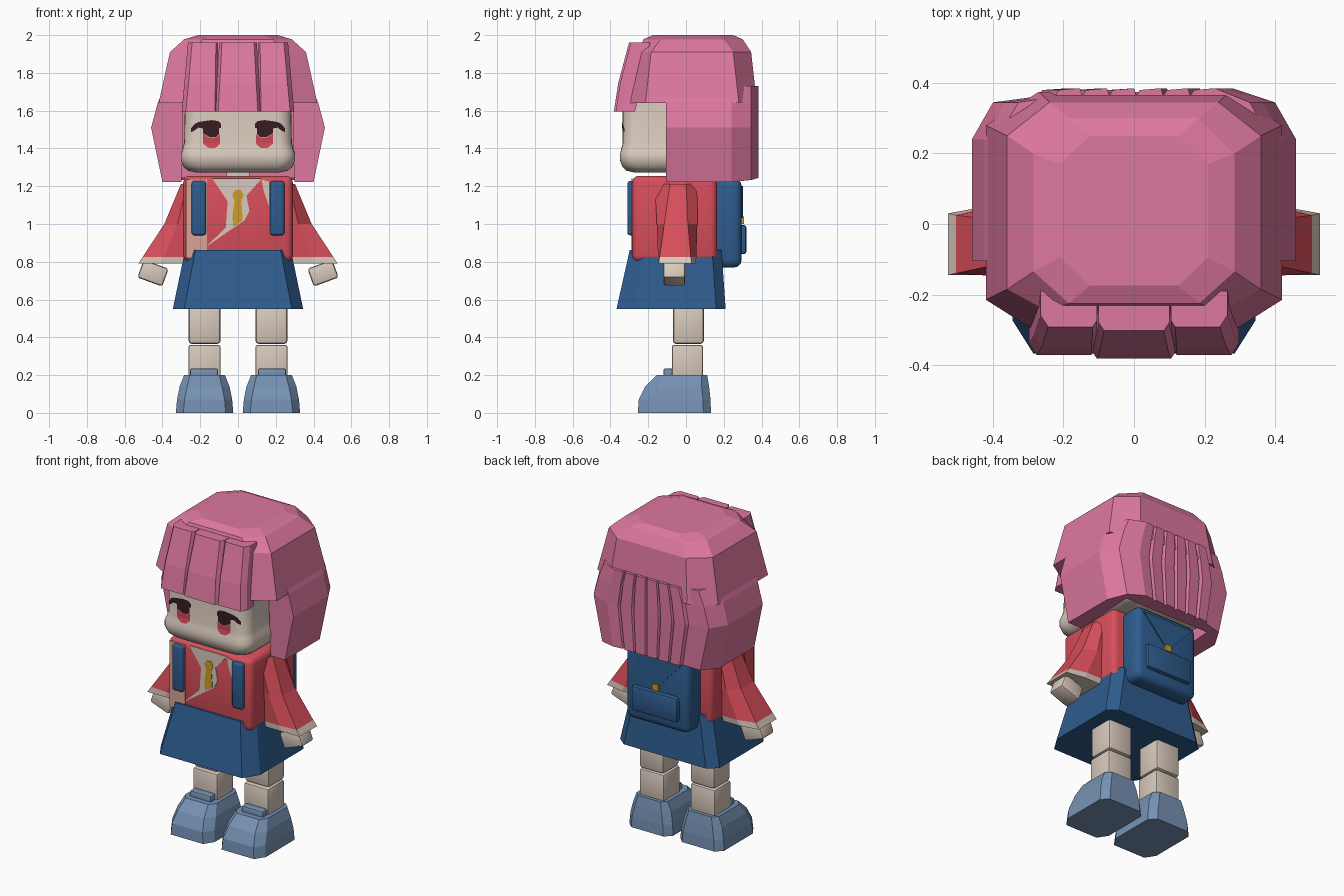
import bpy, bmesh, math
from mathutils import Matrix, Vector

if "Cube" in bpy.data.objects:
    bpy.data.objects.remove(bpy.data.objects["Cube"])


def mat(name, r, g, b):
    m = bpy.data.materials.new(name)
    m.diffuse_color = [((c / 255 + 0.055) / 1.055) ** 2.4 for c in (r, g, b)] + [1]
    m.use_nodes = True
    m.node_tree.nodes["Principled BSDF"].inputs["Base Color"].default_value = m.diffuse_color
    return m


PINK = mat("hair_pink", 222, 120, 160)
SKIN = mat("skin_beige", 216, 201, 188)
RED = mat("jacket_red", 216, 78, 90)
BLUE = mat("skirt_blue", 46, 92, 142)
SHOE = mat("shoe_grey_blue", 118, 146, 180)
DARK = mat("lash_dark", 55, 28, 32)
IRIS = mat("iris_red", 205, 70, 82)
GOLD = mat("tie_gold", 208, 158, 32)
PEACH = mat("lapel_peach", 218, 164, 150)


def finish(bm, name, mats, smooth=False):
    bmesh.ops.recalc_face_normals(bm, faces=bm.faces)
    me = bpy.data.meshes.new(name)
    bm.to_mesh(me)
    bm.free()
    ob = bpy.data.objects.new(name, me)
    bpy.context.collection.objects.link(ob)
    for m in mats:
        me.materials.append(m)
    if smooth:
        bpy.ops.object.select_all(action='DESELECT')
        ob.select_set(True)
        bpy.context.view_layer.objects.active = ob
        bpy.ops.object.shade_smooth_by_angle(angle=math.radians(40))
    return ob


def loft(name, rings, mats, smooth=False, rule=None):
    """Closed skin through rings that share a point count."""
    bm = bmesh.new()
    vs = [[bm.verts.new(p) for p in r] for r in rings]
    n = len(vs[0])
    for a, b in zip(vs, vs[1:]):
        for i in range(n):
            bm.faces.new((a[i], a[(i + 1) % n], b[(i + 1) % n], b[i]))
    bm.faces.new(vs[0][::-1])
    bm.faces.new(vs[-1])
    if rule:
        for f in bm.faces:
            f.material_index = rule(f.calc_center_median())
    return finish(bm, name, mats, smooth)


def box(name, x, y, z, m, bevel=0.0, seg=3, tilt=0.0):
    """Bevelled box from (min, max) spans, tilted about y."""
    bm = bmesh.new()
    bmesh.ops.create_cube(bm, size=1)
    bmesh.ops.scale(bm, vec=[s[1] - s[0] for s in (x, y, z)], verts=bm.verts)
    if bevel:
        bmesh.ops.bevel(bm, geom=bm.edges[:], offset=bevel, segments=seg, profile=0.5, affect='EDGES')
    bmesh.ops.rotate(bm, matrix=Matrix.Rotation(tilt, 3, 'Y'), verts=bm.verts)
    bmesh.ops.translate(bm, vec=[sum(s) / 2 for s in (x, y, z)], verts=bm.verts)
    return finish(bm, name, [m], bevel > 0)


def span(s, a, b):
    return sorted((s * a, s * b))


def octagon(hx, y0, y1, cx, cf, cb, z, x=0.0):
    """Chamfered rectangle; cf and cb are the front and back chamfer depths."""
    return [(x + px, py, z) for px, py in (
        (-hx + cx, y0), (hx - cx, y0), (hx, y0 + cf), (hx, y1 - cb),
        (hx - cx, y1), (-hx + cx, y1), (-hx, y1 - cb), (-hx, y0 + cf))]


def round_rect(hx, y0, y1, r, z, n=6):
    pts = []
    for k, (cx, cy) in enumerate(((hx - r, y1 - r), (-hx + r, y1 - r), (-hx + r, y0 + r), (hx - r, y0 + r))):
        for i in range(n + 1):
            a = math.pi / 2 * (k + i / n)
            pts.append((cx + r * math.cos(a), cy + r * math.sin(a), z))
    return pts


def plate(name, pts, y, m, depth=0.004):
    """Thin flat polygon in the xz plane, centred on depth y."""
    return loft(name, [[(px, y - depth / 2, pz) for px, pz in pts],
                       [(px, y + depth / 2, pz) for px, pz in pts]], [m])


# Head with a fuller jaw
R = 0.08
loft("head", [round_rect(hx, y0, 0.29, R, z) for hx, y0, z in (
    (0.22, -0.27, 1.272), (0.265, -0.315, 1.282), (0.29, -0.338, 1.305), (0.303, -0.35, 1.34),
    (0.303, -0.35, 1.37), (0.293, -0.342, 1.40), (0.285, -0.335, 1.43), (0.28, -0.335, 1.68))], [SKIN], True)
box("neck", (-0.06, 0.06), (-0.1, 0.06), (1.22, 1.30), SKIN)


# Eyes wrapped onto the rounded face
def face_y(x, z):
    hx, y0 = 0.285, -0.335
    if z < 1.43:
        hx, y0 = hx + 0.008 * (1.43 - z) / 0.03, y0 - 0.007 * (1.43 - z) / 0.03
    d = max(0, abs(x) - (hx - R))
    return y0 + R - math.sqrt(max(0, R * R - d * d)) - 0.004


def eye_strip(name, cols, s, m):
    bm = bmesh.new()
    rows = []
    for x, z0, z1 in cols:
        rows.append([bm.verts.new((s * x, face_y(x, z), z)) for z in (z0, max(z0, min(1.43, z1)) if z0 < 1.43 else (z0 + z1) / 2, z1)])
    for a, b in zip(rows, rows[1:]):
        for i in (0, 1):
            bm.faces.new((a[i], b[i], b[i + 1], a[i + 1]))
    ob = finish(bm, name, [m])
    me = ob.data
    if me.polygons[0].normal.y > 0:
        me.flip_normals()


for s, side in ((-1, "right"), (1, "left")):
    eye_strip(side + "_lash", [(0.09, 1.51, 1.53), (0.105, 1.505, 1.545), (0.14, 1.505, 1.55), (0.18, 1.505, 1.545),
                               (0.21, 1.51, 1.54), (0.23, 1.495, 1.53), (0.25, 1.485, 1.505)], s, DARK)
    eye_strip(side + "_pupil", [(0.10, 1.475, 1.507), (0.12, 1.46, 1.507), (0.15, 1.46, 1.507), (0.185, 1.48, 1.507)], s, DARK)
    eye_strip(side + "_iris", [(0.095, 1.425, 1.474), (0.12, 1.402, 1.459), (0.155, 1.402, 1.459), (0.185, 1.425, 1.478)], s, IRIS)

# Hair cap
loft("hair_cap", [octagon(0.42, -0.31, 0.375, 0.15, 0.095, 0.095, 1.64),
                  octagon(0.36, -0.25, 0.345, 0.12, 0.065, 0.095, 1.91),
                  octagon(0.285, -0.225, 0.30, 0.10, 0.09, 0.10, 1.978),
                  octagon(0.21, -0.175, 0.25, 0.085, 0.08, 0.08, 2.0)], [PINK])


# Hair curtain: sides and a stepped back of overlapping strands
def curtain(hx, inner, z, drop=0.0):
    pts = [(hx, -0.105, z), (hx, 0.24, z), (hx - 0.06, 0.345, z + drop / 2)]
    n, w = 6, 0.56
    right = []
    for i in range(n):
        x0, x1 = 0.28 - w * i / n, 0.28 - w * (i + 1) / n
        k = (hx - 0.06) / 0.40 if hx < 0.46 else 1.0
        right += [(x0 * k, 0.385, z + drop), ((x1 + 0.02) * k, 0.38, z + drop), ((x1 + 0.008) * k, 0.362, z + drop)]
    pts += right
    pts += [(-hx + 0.06, 0.345, z + drop / 2), (-hx, 0.24, z), (-hx, -0.105, z),
            (-inner, -0.105, z), (-inner, 0.29, z + drop), (inner, 0.29, z + drop), (inner, -0.105, z)]
    return pts


loft("hair_curtain", [curtain(0.40, 0.30, 1.222, 0.022), curtain(0.46, 0.29, 1.51),
                      curtain(0.425, 0.29, 1.64), curtain(0.388, 0.28, 1.73)], [PINK])


# Fringe strands
def fringe(name, top, bottom, dy, cl, cr):
    rings = []
    for t, z, y0, y1 in ((0, 1.595, -0.378, -0.27), (0.42, 1.745, -0.355, -0.23), (1, 1.96, -0.298, -0.19)):
        a, b = (bottom[i] + (top[i] - bottom[i]) * t for i in (0, 1))
        y0 += dy
        rings.append([(a + cl, y0, z), (b - cr, y0, z), (b, y0 + cr * 1.5, z), (b, y1, z), (a, y1, z), (a, y0 + cl * 1.5, z)])
    loft(name, rings, [PINK])


fringe("fringe_middle", (-0.10, 0.10), (-0.12, 0.12), -0.004, 0.015, 0.015)
fringe("fringe_right", (-0.265, -0.105), (-0.298, -0.11), 0.006, 0.022, 0.012)
fringe("fringe_left", (0.105, 0.265), (0.11, 0.298), 0.006, 0.012, 0.022)

# Jacket body with painted shirt, lapels and tie
box("jacket", (-0.29, 0.29), (-0.285, 0.165), (0.80, 1.255), RED, 0.035)
plate("peach_panel", [(-0.275, 0.82), (-0.165, 0.82), (-0.165, 1.235), (-0.275, 1.235)], -0.286, PEACH)
plate("shirt", [(-0.135, 1.24), (-0.055, 1.12), (-0.065, 0.98), (-0.175, 0.875), (0.035, 1.02), (0.06, 1.07),
                (0.045, 1.15), (0.125, 1.24)], -0.286, SKIN)
plate("lapel_patch", [(0.125, 1.235), (0.165, 1.225), (0.165, 1.09), (0.135, 1.18)], -0.286, SKIN)
plate("tie", [(-0.015, 1.18), (0.015, 1.18), (0.03, 1.155), (0.018, 1.12), (0.025, 1.02), (-0.025, 0.985),
              (-0.03, 1.04), (-0.018, 1.12), (-0.03, 1.155)], -0.289, GOLD)

# Skirt
loft("skirt", [octagon(0.345, -0.368, 0.21, 0.06, 0.095, 0.05, 0.55),
               octagon(0.28, -0.298, 0.188, 0.055, 0.08, 0.05, 0.862)], [BLUE])

# Backpack
box("backpack", (-0.22, 0.22), (0.14, 0.295), (0.77, 1.24), BLUE, 0.04)
box("backpack_pocket", (-0.16, 0.16), (0.27, 0.32), (0.84, 0.995), BLUE, 0.015, 2)
plate("backpack_flap", [(-0.18, 1.20), (0.18, 1.20), (0.0, 1.01)], 0.297, BLUE, 0.008)
box("backpack_clasp", (-0.022, 0.022), (0.295, 0.308), (1.0, 1.04), GOLD)

for s, side in ((-1, "right"), (1, "left")):
    # Backpack strap
    box(side + "_strap", span(s, 0.17, 0.245), (-0.31, -0.27), (0.94, 1.228), BLUE, 0.014)

    # Flared sleeve with a pale cuff
    rings = []
    for z, xi, xo, yi0, yi1, yo0, yo1 in ((0.79, 0.29, 0.528, -0.145, 0.05, -0.145, 0.03),
                                          (0.825, 0.28, 0.505, -0.148, 0.055, -0.14, 0.025),
                                          (1.0, 0.25, 0.39, -0.155, 0.06, -0.115, 0.01),
                                          (1.212, 0.24, 0.302, -0.165, 0.062, -0.085, 0.0)):
        xm = xi + (xo - xi) * 0.5
        rings.append([(s * xi, yi0, z), (s * xm, yi0, z), (s * xo, yo0, z),
                      (s * xo, yo1, z), (s * xm, yi1, z), (s * xi, yi1, z)])
    loft(side + "_sleeve", rings, [RED, SKIN], rule=lambda c: int(c.z < 0.82))
    box(side + "_hand", span(s, 0.38, 0.52), (-0.12, -0.005), (0.69, 0.79), SKIN, 0.014, 2, tilt=-s * math.radians(20))

    # Two-part leg
    box(side + "_thigh", span(s, 0.092, 0.262), (-0.07, 0.095), (0.365, 0.57), SKIN, 0.018, 2)
    box(side + "_shin", span(s, 0.092, 0.262), (-0.075, 0.09), (0.16, 0.36), SKIN, 0.012, 2)

    # Chunky shoe with a tongue
    x = s * 0.177
    loft(side + "_shoe", [octagon(0.152, -0.255, 0.132, 0.04, 0.06, 0.04, 0.0, x),
                          octagon(0.146, -0.25, 0.13, 0.04, 0.06, 0.04, 0.07, x),
                          octagon(0.132, -0.215, 0.122, 0.04, 0.06, 0.04, 0.14, x),
                          octagon(0.108, -0.155, 0.112, 0.03, 0.04, 0.03, 0.2, x)], [SHOE])
    box(side + "_shoe_tongue", span(s, 0.105, 0.255), (-0.12, -0.065), (0.18, 0.236), SHOE, 0.012, 2)
